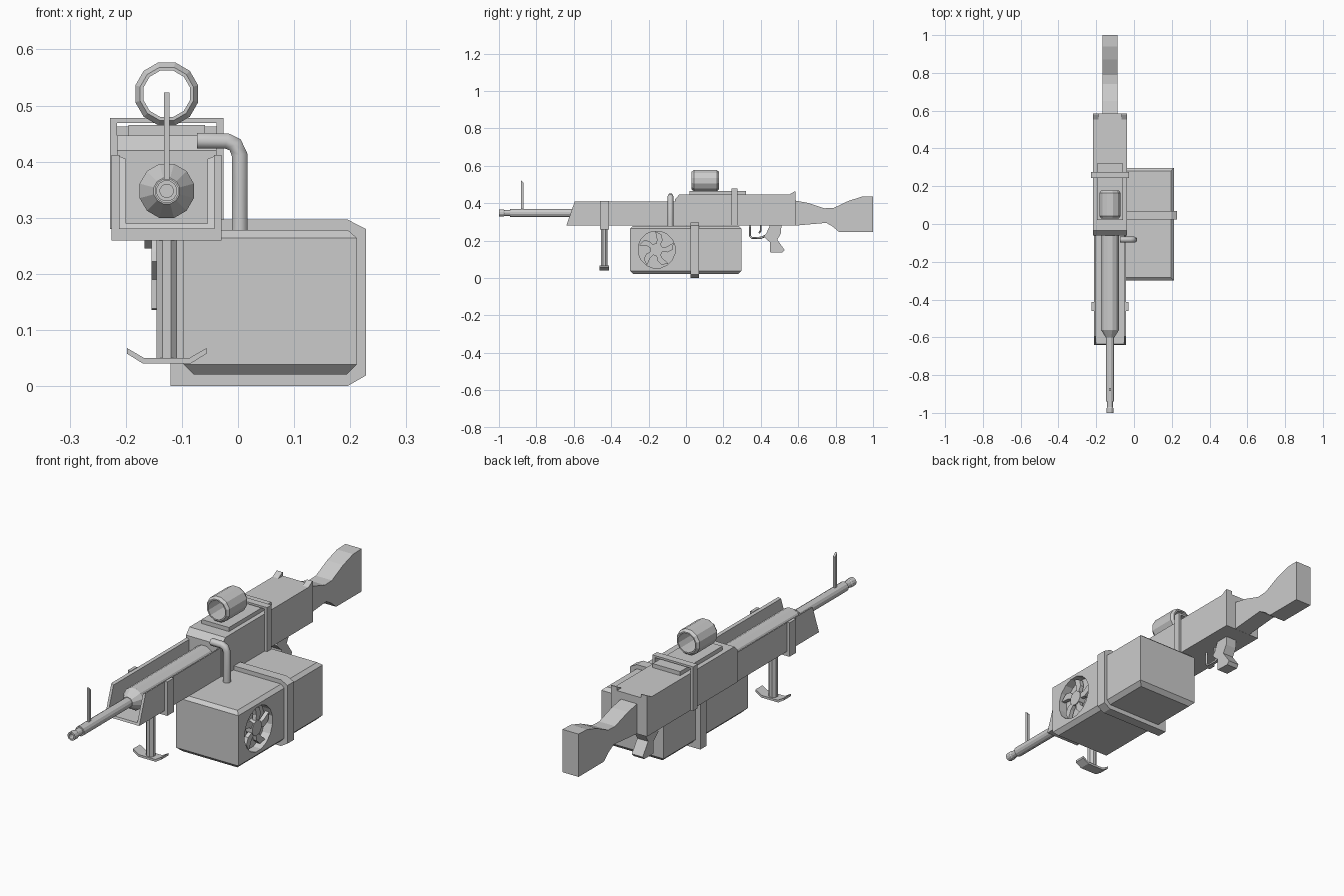
import bpy, bmesh, math
from mathutils import Vector

cube = bpy.data.objects.get("Cube")
if cube:
    bpy.data.objects.remove(cube, do_unlink=True)

grey = bpy.data.materials.new("plain grey")
grey.use_nodes = True
grey.diffuse_color = (0.6, 0.6, 0.6, 1)
grey.node_tree.nodes["Principled BSDF"].inputs["Base Color"].default_value = (0.6, 0.6, 0.6, 1)

CX, BORE = -0.127, 0.348      # gun centre line and bore height


def finish(name, bm):
    bmesh.ops.recalc_face_normals(bm, faces=bm.faces)
    mesh = bpy.data.meshes.new(name)
    bm.to_mesh(mesh)
    bm.free()
    mesh.materials.append(grey)
    obj = bpy.data.objects.new(name, mesh)
    bpy.context.collection.objects.link(obj)
    return obj


def loft(name, rings, caps=True, loop=False):
    """Skin a list of equal-length rings of points."""
    bm = bmesh.new()
    vs = [[bm.verts.new(p) for p in ring] for ring in rings]
    n = len(vs[0])
    pairs = list(zip(vs, vs[1:])) + ([(vs[-1], vs[0])] if loop else [])
    for a, b in pairs:
        for i in range(n):
            j = (i + 1) % n
            bm.faces.new((a[i], a[j], b[j], b[i]))
    if caps and not loop:
        bm.faces.new(vs[0])
        bm.faces.new(vs[-1])
    return finish(name, bm)


def box(name, x0, x1, y0, y1, z0, z1):
    return loft(name, [[(x0, y0, z), (x1, y0, z), (x1, y1, z), (x0, y1, z)] for z in (z0, z1)])


def side_prism(name, profile, x0, x1):
    """Extrude a (y, z) outline along x."""
    return loft(name, [[(x, y, z) for y, z in profile] for x in (x0, x1)])


def front_prism(name, profile, y0, y1):
    """Extrude an (x, z) outline along y."""
    return loft(name, [[(x, y, z) for x, z in profile] for y in (y0, y1)])


def lathe(name, profile, centre, sides, axis="y", loop=False):
    """Turn (position, radius) pairs around an axis through the centre."""
    rings = []
    for t, r in profile:
        ring = []
        for k in range(sides):
            a = math.tau * (k + 0.5) / sides
            u, v = r * math.cos(a), r * math.sin(a)
            off = {"x": (t, u, v), "y": (u, t, v), "z": (u, v, t)}[axis]
            ring.append(Vector(centre) + Vector(off))
        rings.append(ring)
    return loft(name, rings, loop=loop)


def pipe(name, points, radius, res):
    curve = bpy.data.curves.new(name, "CURVE")
    curve.dimensions = "3D"
    curve.bevel_depth, curve.bevel_resolution, curve.use_fill_caps = radius, res, True
    spline = curve.splines.new("POLY")
    spline.points.add(len(points) - 1)
    for p, co in zip(spline.points, points):
        p.co = (*co, 1)
    curve.materials.append(grey)
    obj = bpy.data.objects.new(name, curve)
    bpy.context.collection.objects.link(obj)
    bpy.ops.object.select_all(action="DESELECT")
    obj.select_set(True)
    bpy.context.view_layer.objects.active = obj
    bpy.ops.object.convert(target="MESH")


# Receiver with sloped front edge, plus rear sight ears
side_prism("receiver", [(-0.06, 0.28), (-0.06, 0.42), (-0.035, 0.447), (0.585, 0.447), (0.585, 0.28)],
           CX - 0.089, CX + 0.089)
for side, label in ((-1, "right"), (1, "left")):
    xs = sorted((CX + side * 0.06, CX + side * 0.089))
    side_prism(label + "_rear_ear", [(0.55, 0.445), (0.58, 0.463), (0.585, 0.463), (0.585, 0.445)], *xs)

# Open-topped fore-end with a raked front
half = [(0.085, 0.28), (0.085, 0.41), (0.073, 0.405), (0.073, 0.29)]
outline = [(CX + x, z) for x, z in half] + [(CX - x, z) for x, z in reversed(half)]
fore = front_prism("fore_end", outline, -0.64, -0.05)
for v in fore.data.vertices:
    if v.co.y < -0.3:
        v.co.y += (v.co.z - 0.28) * 0.35

# Barrel parts
lathe("barrel_shroud", [(-0.6, 0.024), (-0.56, 0.05), (-0.05, 0.05)], (CX, 0, BORE), 12)
lathe("barrel", [(-0.94, 0.022), (-0.5, 0.022)], (CX, 0, BORE), 12)
lathe("muzzle", [(-0.95, 0.012), (-1, 0.012), (-1, 0.019), (-0.975, 0.019), (-0.97, 0.016), (-0.93, 0.016)],
      (CX, 0, BORE), 12)
side_prism("front_sight", [(-0.883, 0.36), (-0.883, 0.523), (-0.868, 0.508), (-0.868, 0.36)],
           CX - 0.005, CX + 0.005)

# Band over the receiver and clamp under the fore-end
def u_band(name, inner, outer, open_z, in_z, out_z, y0, y1):
    pts = [(outer, open_z), (outer, out_z), (-outer, out_z), (-outer, open_z),
           (-inner, open_z), (-inner, in_z), (inner, in_z), (inner, open_z)]
    front_prism(name, [(CX + x, z) for x, z in pts], y0, y1)


u_band("receiver_band", 0.089, 0.101, 0.28, 0.469, 0.478, 0.243, 0.275)
u_band("bipod_clamp", 0.084, 0.098, 0.412, 0.282, 0.26, -0.46, -0.412)

# Optic tube on its mounting plate
box("optic_plate", CX - 0.068, CX + 0.068, 0.02, 0.32, 0.44, 0.465)
lathe("optic_tube", [(0.03, 0.049), (0.042, 0.058), (0.165, 0.058), (0.177, 0.049), (0.177, 0.043), (0.03, 0.043)],
      (CX, 0, 0.521), 12, loop=True)

# Stock
side_prism("stock", [(0.58, 0.415), (0.65, 0.402), (0.74, 0.373), (0.79, 0.375), (0.87, 0.413), (0.94, 0.435),
                     (1, 0.437), (1, 0.245), (0.82, 0.245), (0.785, 0.275), (0.75, 0.295), (0.58, 0.28)],
           CX - 0.04, CX + 0.04)

# Grip, trigger and guard
side_prism("grip", [(0.45, 0.285), (0.51, 0.285), (0.508, 0.24), (0.488, 0.205), (0.527, 0.15), (0.515, 0.136),
                    (0.45, 0.138), (0.45, 0.19), (0.415, 0.222), (0.43, 0.24)], CX - 0.027, CX + 0.027)
pipe("trigger_guard", [(CX, y, z) for y, z in ((0.342, 0.285), (0.342, 0.225), (0.352, 0.215), (0.4, 0.215),
                                              (0.435, 0.23))], 0.006, 0)
pipe("trigger", [(CX, 0.4, 0.285), (CX, 0.4, 0.255), (CX, 0.39, 0.24)], 0.005, 0)

# Bipod leg and bent foot
lathe("bipod_leg", [(0.045, 0.02), (0.27, 0.02)], (CX, -0.437, 0), 8, "z")
foot = [(-0.071, 0.068), (-0.04, 0.05), (0.04, 0.05), (0.071, 0.068),
        (0.071, 0.058), (0.042, 0.04), (-0.042, 0.04), (-0.071, 0.058)]
front_prism("bipod_foot", [(CX + x, z) for x, z in foot], -0.462, -0.412)

# Ammunition box with chamfered top and bottom edges
X0, X1, Y0, Y1 = -0.097, 0.212, -0.3, 0.297
rings = []
for z, s in ((0.021, 0.018), (0.039, 0), (0.264, 0), (0.278, 0.016)):
    rings.append([(X0 + s, Y0 + s, z), (X1 - s, Y0 + s, z), (X1 - s, Y1 - s, z), (X0 + s, Y1 - s, z)])
ammo = loft("ammo_box", rings)
front_prism("box_strap", [(-0.12, 0), (0.195, 0), (0.228, 0.019), (0.228, 0.28), (0.195, 0.297), (-0.12, 0.297)],
            0.025, 0.07)

# Round recess in the box side, with a hub and swept blades
FY, FZ = -0.157, 0.152
cutter = lathe("recess_cutter", [(X1 - 0.04, 0.1), (X1 + 0.05, 0.1)], (0, FY, FZ), 16, "x")
cutter.hide_render = True
cutter.hide_set(True)
cut = ammo.modifiers.new("recess", "BOOLEAN")
cut.operation, cut.object, cut.solver = "DIFFERENCE", cutter, "EXACT"
bpy.context.view_layer.objects.active = ammo
bpy.ops.object.modifier_apply(modifier=cut.name)
bpy.data.objects.remove(cutter, do_unlink=True)
lathe("fan_hub", [(X1 - 0.05, 0.034), (X1 - 0.008, 0.034)], (0, FY, FZ), 12, "x")
blade = [(0.03, -20), (0.06, -14), (0.085, 0), (0.098, 22), (0.075, 20), (0.055, 16), (0.03, 22)]
for k in range(5):
    pts = []
    for r, deg in blade:
        a = math.radians(deg + 72 * k)
        pts.append((FY + r * math.cos(a), FZ + r * math.sin(a)))
    side_prism("fan_blade_%d" % (k + 1), pts, X1 - 0.03, X1 - 0.012)

# Bent feed pipe from the receiver front down to the box
pipe("feed_pipe", [(x, -0.083, z) for x, z in ((-0.073, 0.437), (-0.02, 0.437), (-0.005, 0.43), (0.003, 0.412),
                                              (0.003, 0.265))], 0.016, 1)
